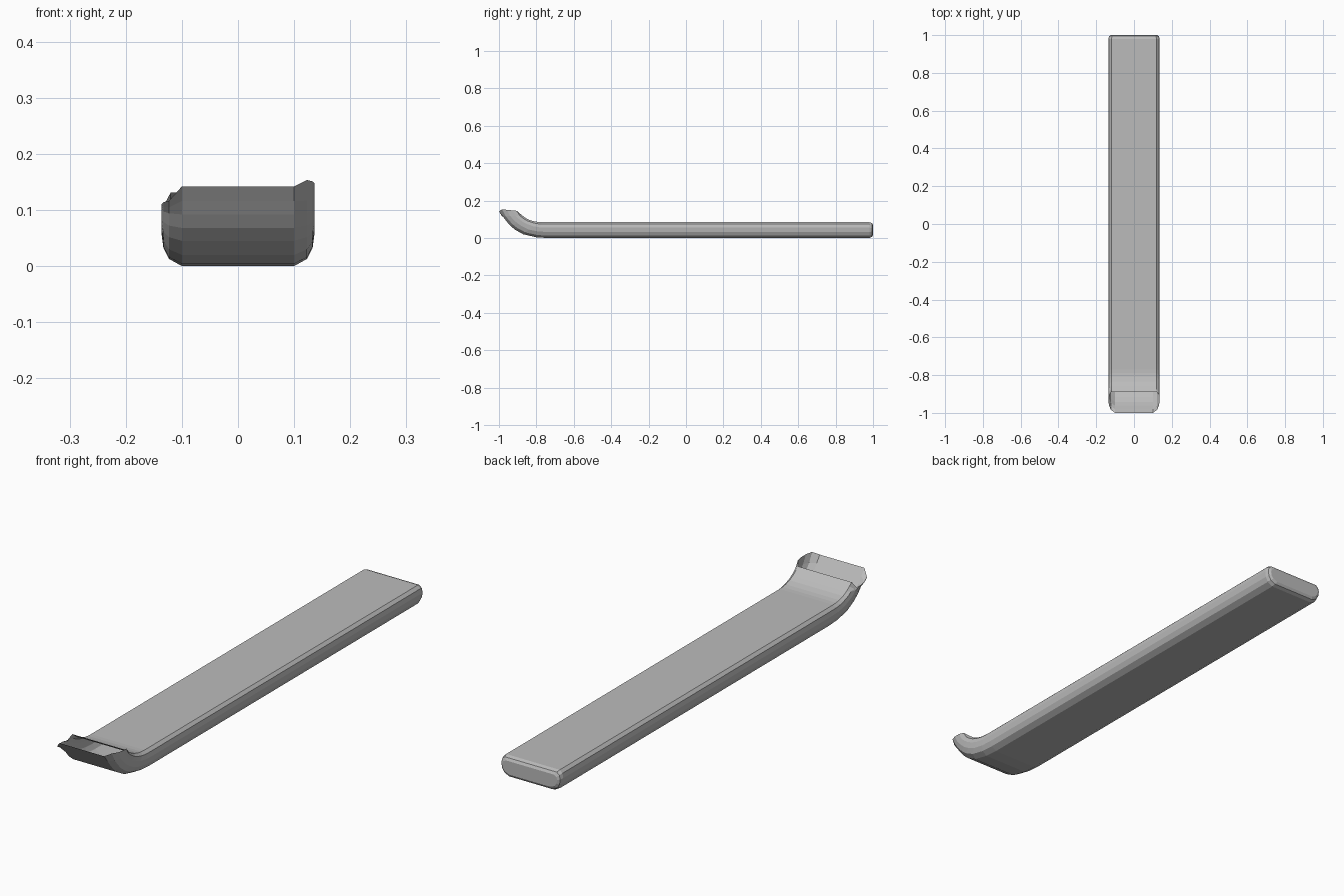
import bpy
import bmesh

cube = bpy.data.objects.get("Cube")
if cube:
    bpy.data.objects.remove(cube, do_unlink=True)

grey = bpy.data.materials.new("plain grey")
grey.use_nodes = True
colour = (0.5, 0.5, 0.5, 1)
grey.diffuse_color = colour
grey.node_tree.nodes["Principled BSDF"].inputs["Base Color"].default_value = colour

# Half cross-section: x, and height from underside (0) to top (1)
half = [(0.1, 0), (0.123, 0.15), (0.133, 0.38), (0.136, 0.65), (0.132, 0.87), (0.12, 1)]
section = half + [(-x, v) for x, v in reversed(half)]

# Stations from tip to tail: underside y, z and top y, z
stations = [
    (-1, 0.142, -0.89, 0.131),
    (-0.98, 0.116, -0.875, 0.12),
    (-0.962, 0.092, -0.855, 0.106),
    (-0.942, 0.068, -0.835, 0.096),
    (-0.915, 0.045, -0.81, 0.089),
    (-0.87, 0.02, -0.79, 0.086),
    (-0.80, 0.004, -0.77, 0.085),
    (-0.74, 0, -0.74, 0.085),
    (0.98, 0, 0.98, 0.085),
    (0.994, 0.006, 0.994, 0.08),
    (1, 0.016, 1, 0.07),
]
tail_width = {9: 0.97, 10: 0.9}

bm = bmesh.new()
rings = []
for i, (yb, zb, yt, zt) in enumerate(stations):
    ring = []
    for x, v in section:
        y = yb + (yt - yb) * v
        z = zb + (zt - zb) * v
        # The open rim rises on one side and dips on the other
        if i == 0 and 0.1 < v < 0.9:
            z += 0.013 if x > 0 else -0.024
        if i == 1 and x < 0 and 0.1 < v < 0.9:
            z -= 0.012
        ring.append(bm.verts.new((x * tail_width.get(i, 1), y, z)))
    rings.append(ring)

# Skin the rings, leaving the curled tip open and closing the tail
n = len(section)
for a, b in zip(rings, rings[1:]):
    for j in range(n):
        k = (j + 1) % n
        bm.faces.new((a[j], a[k], b[k], b[j]))
bm.faces.new(rings[-1])
bmesh.ops.recalc_face_normals(bm, faces=bm.faces)

# Make sure the underside faces down
bm.normal_update()
lowest = min(bm.faces, key=lambda f: f.calc_center_median().z)
if lowest.normal.z > 0:
    bmesh.ops.reverse_faces(bm, faces=bm.faces)

mesh = bpy.data.meshes.new("curled_runner")
bm.to_mesh(mesh)
bm.free()
mesh.materials.append(grey)
runner = bpy.data.objects.new("curled_runner", mesh)
bpy.context.collection.objects.link(runner)
